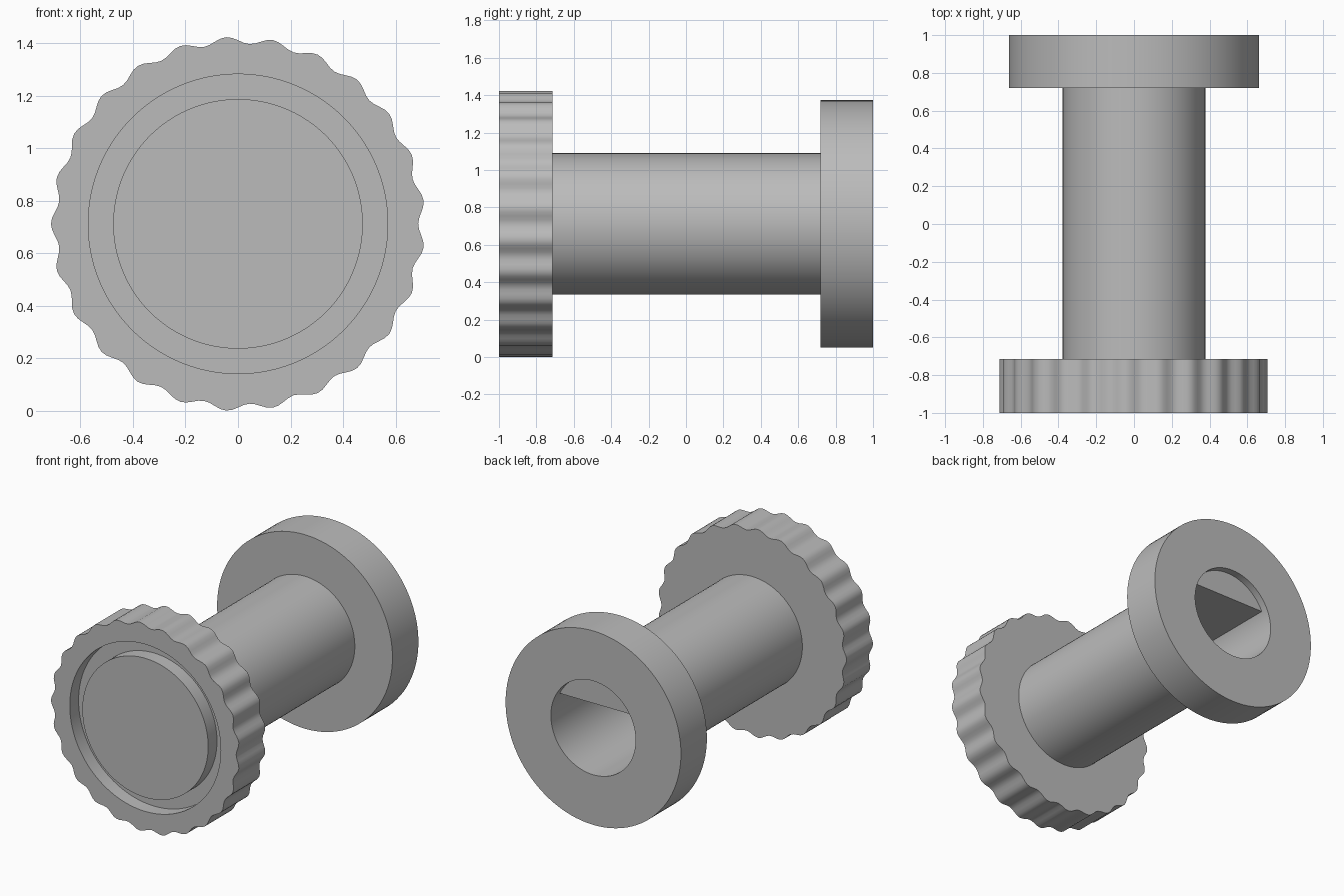
import bpy, bmesh, math

cube = bpy.data.objects.get("Cube")
if cube:
    bpy.data.objects.remove(cube, do_unlink=True)

AXIS_Z = 0.712
LOBES = 25

grey = bpy.data.materials.new("plain_grey")
grey.use_nodes = True
grey.diffuse_color = (0.5, 0.5, 0.5, 1)
grey.node_tree.nodes["Principled BSDF"].inputs["Base Color"].default_value = (0.5, 0.5, 0.5, 1)


# Cross-sections: each maps an angle to a point in the x-z plane
def circle(r):
    return lambda a: (r * math.cos(a), r * math.sin(a))


def scallop(a):
    r = 0.699 - 0.013 * math.cos(LOBES * a)
    return r * math.cos(a), r * math.sin(a)


def d_bore(a):
    return 0.32 * math.cos(a), min(0.32 * math.sin(a), 0.14)


def loft(name, sections, sides, cap_start=False, cap_end=False):
    """Skin a list of (cross-section, y) rings from front to back."""
    bm = bmesh.new()
    rings = []
    for shape, y in sections:
        points = [shape(math.tau * i / sides) for i in range(sides)]
        rings.append([bm.verts.new((x, y, AXIS_Z + z)) for x, z in points])
    for r0, r1 in zip(rings, rings[1:]):
        for i in range(sides):
            j = (i + 1) % sides
            bm.faces.new((r0[i], r1[i], r1[j], r0[j]))
    if cap_start:
        bm.faces.new(rings[0])
    if cap_end:
        bm.faces.new(rings[-1][::-1])
    bmesh.ops.remove_doubles(bm, verts=bm.verts, dist=1e-5)
    mesh = bpy.data.meshes.new(name)
    bm.to_mesh(mesh)
    bm.free()
    mesh.materials.append(grey)
    obj = bpy.data.objects.new(name, mesh)
    bpy.context.collection.objects.link(obj)
    bpy.ops.object.select_all(action="DESELECT")
    obj.select_set(True)
    bpy.context.view_layer.objects.active = obj
    bpy.ops.object.shade_smooth_by_angle(angle=math.radians(30))


# Scalloped grip wheel with a ring groove in its front face
loft("grip_wheel", [
    (circle(0.475), -1), (circle(0.475), -0.905),
    (circle(0.57), -0.905), (circle(0.57), -1),
    (scallop, -1), (scallop, -0.715),
], LOBES * 8, cap_start=True, cap_end=True)

# Shaft joining the wheel and the flange
loft("shaft", [(circle(0.378), -0.715), (circle(0.378), 0.72)], 96)

# Rear flange with a round lip leading into a D-shaped socket
loft("socket_flange", [
    (circle(0.378), 0.72), (circle(0.662), 0.72), (circle(0.662), 1),
    (circle(0.32), 1), (circle(0.32), 0.95),
    (d_bore, 0.95), (d_bore, 0),
], 96, cap_end=True)
